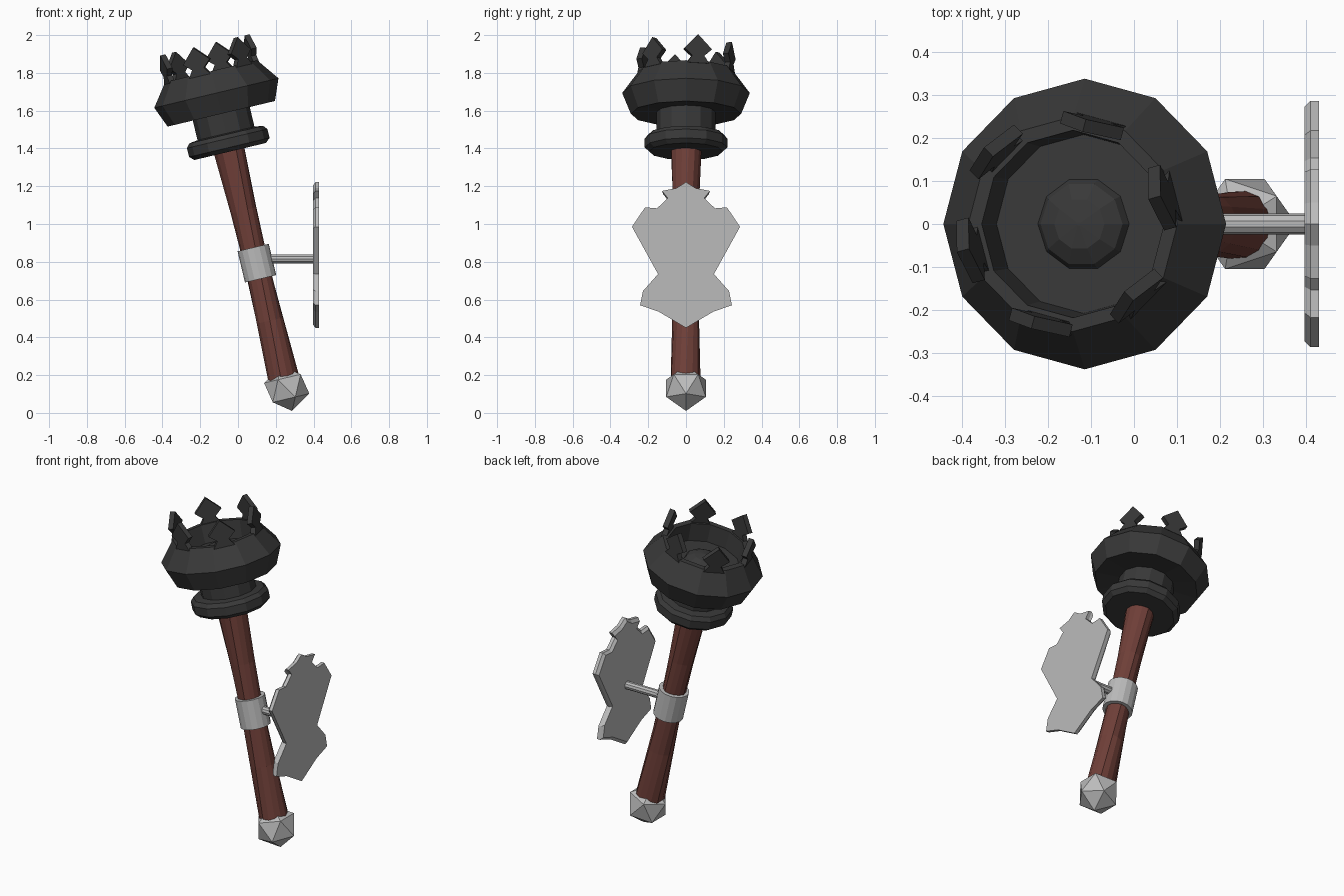
import bpy, bmesh, math, random
from mathutils import Matrix, Vector

if "Cube" in bpy.data.objects:
    bpy.data.objects.remove(bpy.data.objects["Cube"])

random.seed(4)
# Leaning axis of the torch: local z runs along the handle
LEAN = Matrix.Translation((0.265, 0, 0.1)) @ Matrix.Rotation(math.radians(-13.4), 4, 'Y')


def material(name, rgb):
    m = bpy.data.materials.new(name)
    m.diffuse_color = (*rgb, 1)
    m.use_nodes = True
    m.node_tree.nodes["Principled BSDF"].inputs["Base Color"].default_value = m.diffuse_color
    return m


IRON = material("dark_iron", (0.04, 0.04, 0.04))
WOOD = material("red_wood", (0.16, 0.05, 0.04))
STEEL = material("steel", (0.5, 0.5, 0.5))


def finish(name, bm, mat, matrix=LEAN):
    bmesh.ops.remove_doubles(bm, verts=bm.verts, dist=1e-5)
    bmesh.ops.recalc_face_normals(bm, faces=bm.faces)
    bm.transform(matrix)
    mesh = bpy.data.meshes.new(name)
    bm.to_mesh(mesh)
    bm.free()
    mesh.materials.append(mat)
    ob = bpy.data.objects.new(name, mesh)
    bpy.context.collection.objects.link(ob)
    return ob


def skin(bm, rings, caps=True):
    """Join equal-length point rings with quads, optionally capping the ends."""
    loops = [[bm.verts.new(p) for p in ring] for ring in rings]
    n = len(loops[0])
    for a, b in zip(loops, loops[1:]):
        for i in range(n):
            j = (i + 1) % n
            bm.faces.new((a[i], a[j], b[j], b[i]))
    if caps:
        bm.faces.new(loops[0][::-1])
        bm.faces.new(loops[-1])


def circle(r, z, n, turn=0.0, wobble=None):
    pts = []
    for i in range(n):
        a = math.tau * i / n + turn
        k = r * (wobble[i] if wobble else 1)
        pts.append((k * math.cos(a), k * math.sin(a), z))
    return pts


def lathe(name, profile, n, mat):
    bm = bmesh.new()
    skin(bm, [circle(r, z, n) for r, z in profile])
    return finish(name, bm, mat)


# Torch head: ring, neck and hollow bowl in one turned piece
lathe("torch_head", [(0.195, 1.32), (0.219, 1.342), (0.219, 1.39), (0.2, 1.412),
                     (0.155, 1.418), (0.155, 1.535), (0.292, 1.525), (0.338, 1.638),
                     (0.25, 1.757), (0.218, 1.757), (0.208, 1.65)], 12, IRON)

# Coal mound inside the bowl
lathe("coal_mound", [(0.112, 1.645), (0.098, 1.67), (0.06, 1.692), (0.004, 1.70)], 10, IRON)

# Crown of spear-shaped spikes
half = [(0.06, 1.745), (0.033, 1.785), (0.075, 1.822), (0.0, 1.9)]
outline = half + [(-y, z) for y, z in half[-2::-1]]
for k in range(6):
    bm = bmesh.new()
    skin(bm, [[(x, y, z) for y, z in outline] for x in (0.222, 0.252)])
    turn = Matrix.Rotation(math.radians(15 + 60 * k), 4, 'Z')
    finish(f"crown_spike_{k + 1}", bm, IRON, LEAN @ turn)

# Waisted, slightly twisted wooden handle with uneven ridges
ridges = [random.uniform(0.9, 1.04) for _ in range(14)]
bm = bmesh.new()
skin(bm, [circle(r, z, 14, math.radians(t), ridges) for r, z, t in
          [(0.086, 0.06, 0), (0.075, 0.4, 10), (0.067, 0.72, 20),
           (0.072, 1.0, 28), (0.086, 1.33, 36)]])
finish("handle", bm, WOOD)

# Faceted pommel
bm = bmesh.new()
bmesh.ops.create_icosphere(bm, subdivisions=1, radius=0.123)
finish("pommel", bm, STEEL, LEAN @ Matrix.Translation((0, 0, 0.031)) @ Matrix.Rotation(math.pi, 4, 'Z'))

# Collar around the handle
lathe("collar", [(0.085, 0.627), (0.085, 0.797)], 16, STEEL)

# Peg from the collar to the wall plate
bm = bmesh.new()
skin(bm, [[(x, p, q + 0.815) for p, q, _ in circle(0.024, 0, 10)] for x in (0.14, 0.41)])
finish("wall_peg", bm, STEEL, Matrix.Identity(4))

# Ornamental wall plate, mirrored outline with a bevelled inner edge
side = [(0.127, 1.175), (0.097, 1.137), (0.153, 1.083), (0.217, 1.088), (0.286, 0.985),
        (0.148, 0.735), (0.228, 0.645), (0.243, 0.57), (0.143, 0.535)]
outline = [(0, 1.222), (0.05, 1.19)] + side + [(0, 0.45)]
outline += [(-y, z) for y, z in side[::-1]] + [(-0.05, 1.19)]
bm = bmesh.new()
skin(bm, [[(x, y * s, 0.82 + (z - 0.82) * s) for y, z in outline]
          for x, s in ((0.396, 0.95), (0.41, 1.0), (0.43, 1.0))])
finish("wall_plate", bm, STEEL, Matrix.Identity(4))
